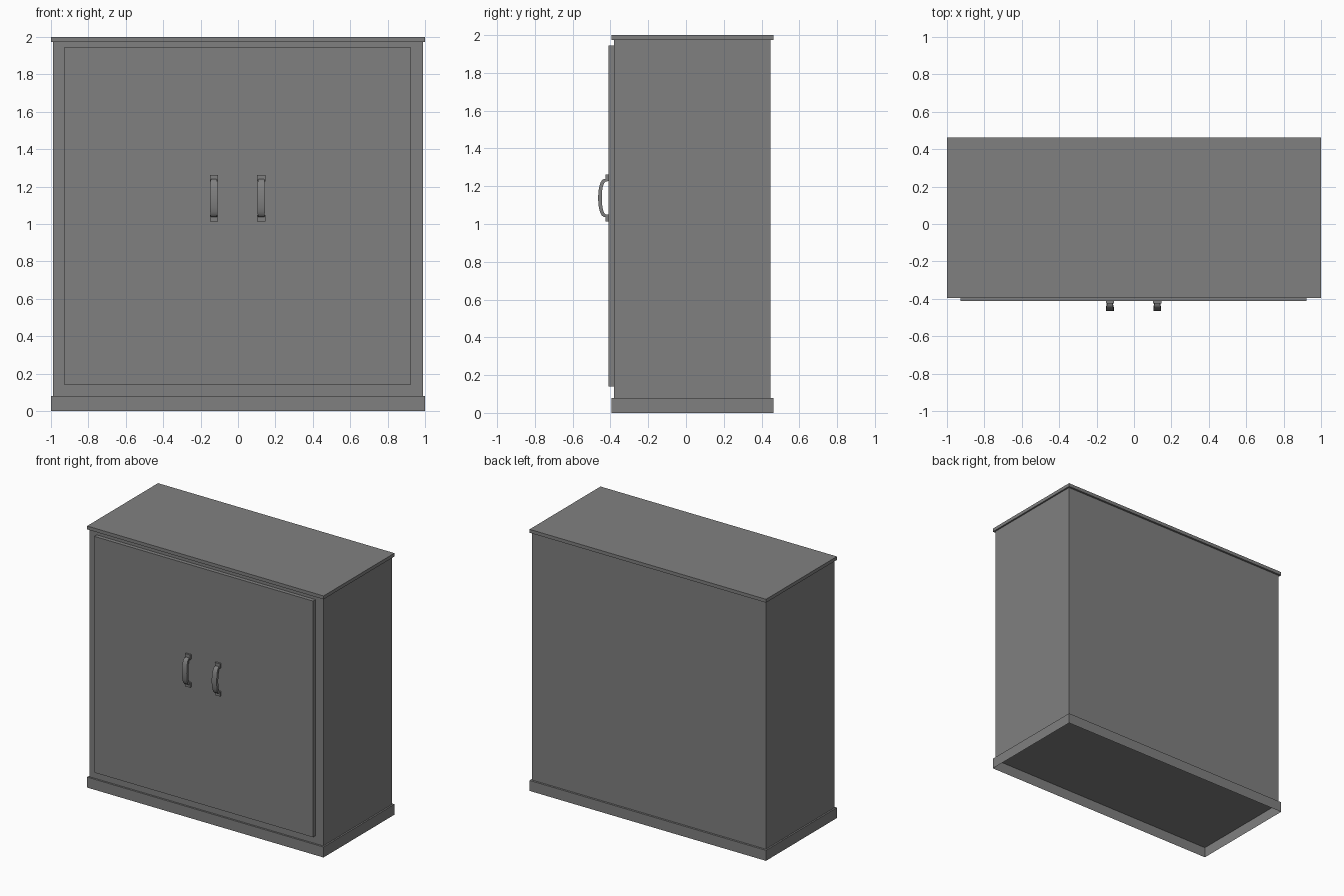
import bpy, bmesh, math

cube = bpy.data.objects.get("Cube")
if cube:
    bpy.data.objects.remove(cube, do_unlink=True)

grey = bpy.data.materials.new("plain_grey")
grey.use_nodes = True
GREY = (0.216, 0.216, 0.216, 1)
grey.diffuse_color = GREY
grey.node_tree.nodes["Principled BSDF"].inputs["Base Color"].default_value = GREY


def finish(name, bm):
    bmesh.ops.recalc_face_normals(bm, faces=bm.faces)
    mesh = bpy.data.meshes.new(name)
    bm.to_mesh(mesh)
    bm.free()
    mesh.materials.append(grey)
    obj = bpy.data.objects.new(name, mesh)
    bpy.context.collection.objects.link(obj)
    return obj


def box(name, x, y, z, open_bottom=False):
    bm = bmesh.new()
    bmesh.ops.create_cube(bm, size=1)
    for v in bm.verts:
        for i, (lo, hi) in enumerate((x, y, z)):
            v.co[i] = lo if v.co[i] < 0 else hi
    obj = finish(name, bm)
    if open_bottom:
        bm = bmesh.new()
        bm.from_mesh(obj.data)
        down = [f for f in bm.faces if f.normal.z < -0.9]
        bmesh.ops.delete(bm, geom=down, context='FACES')
        bm.to_mesh(obj.data)
        bm.free()
    return obj


# Cabinet: hollow plinth, carcass, top board and door panel
box("plinth", (-1, 1), (-0.395, 0.462), (0, 0.08), open_bottom=True)
box("carcass", (-0.988, 0.988), (-0.381, 0.447), (0.08, 1.974))
box("top_board", (-1, 1), (-0.395, 0.462), (1.974, 2))
box("door_panel", (-0.928, 0.922), (-0.411, -0.381), (0.14, 1.946))

MID_Z = 1.138


def grip(name, x):
    """Curved strap swept between the two mounting pads, widest at the middle."""
    bm = bmesh.new()
    rings, steps = [], 16
    for i in range(steps + 1):
        a = math.pi * i / steps
        bow = math.sin(a) ** 0.7 if 0 < i < steps else 0
        half = 0.014 + 0.007 * bow
        ring = []
        for reach, rise, depth in ((0.042, 0.102, -0.423), (0.030, 0.088, -0.416)):
            y = depth - reach * bow
            z = MID_Z - rise * math.cos(a)
            ring += [(y, z)]
        (yo, zo), (yi, zi) = ring
        rings.append([bm.verts.new(p) for p in (
            (x - half, yo, zo), (x + half, yo, zo),
            (x + half, yi, zi), (x - half, yi, zi))])
    for a, b in zip(rings, rings[1:]):
        for k in range(4):
            n = (k + 1) % 4
            bm.faces.new((a[k], a[n], b[n], b[k]))
    bm.faces.new(rings[0])
    bm.faces.new(rings[-1])
    obj = finish(name, bm)
    bpy.ops.object.select_all(action='DESELECT')
    obj.select_set(True)
    bpy.context.view_layer.objects.active = obj
    bpy.ops.object.shade_smooth_by_angle(angle=math.radians(35))


# Pair of handles with their mounting pads
for side, x in (("right", -0.129), ("left", 0.124)):
    grip(side + "_handle_grip", x)
    for place, s in (("lower", -1), ("upper", 1)):
        ends = sorted((MID_Z + s * 0.089, MID_Z + s * 0.125))
        box(f"{side}_{place}_handle_pad", (x - 0.022, x + 0.022),
            (-0.425, -0.411), ends)
